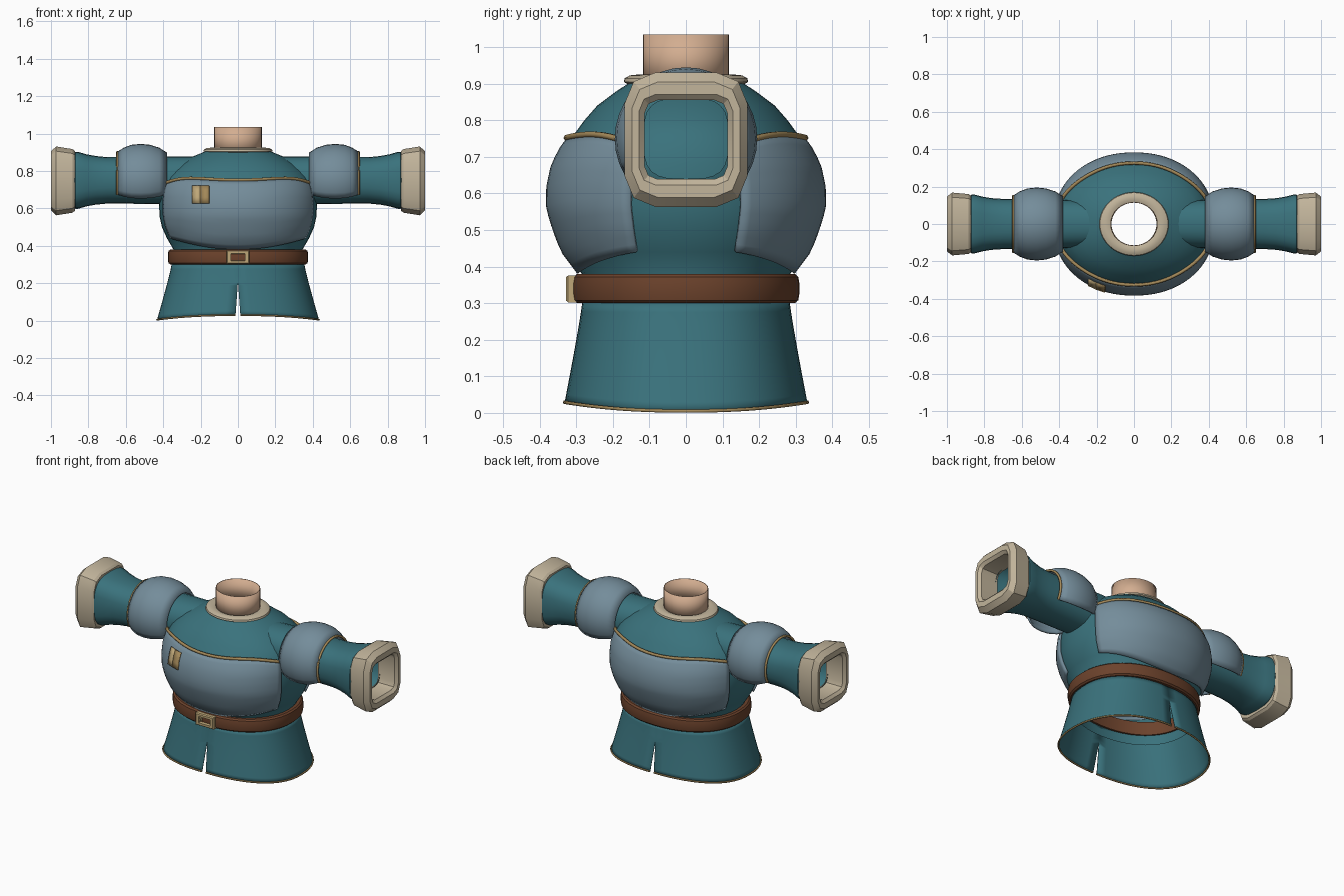
import bpy, bmesh, math

if "Cube" in bpy.data.objects:
    bpy.data.objects.remove(bpy.data.objects["Cube"])

def material(name, rgb):
    m = bpy.data.materials.new(name)
    m.diffuse_color = (*rgb, 1)
    m.use_nodes = True
    m.node_tree.nodes["Principled BSDF"].inputs["Base Color"].default_value = m.diffuse_color
    return m

TEAL = material("teal cloth", (0.042, 0.168, 0.202))
STEEL = material("blue grey plate", (0.175, 0.265, 0.325))
TAN = material("cream leather", (0.54, 0.46, 0.33))
BROWN = material("brown leather", (0.15, 0.055, 0.025))
GOLD = material("light gold", (0.52, 0.39, 0.19))
TRIM = material("dark gold", (0.37, 0.25, 0.10))
SKIN = material("skin", (0.65, 0.42, 0.28))


def finish(ob, mat, angle=35):
    ob.data.materials.append(mat)
    bpy.ops.object.select_all(action='DESELECT')
    ob.select_set(True)
    bpy.context.view_layer.objects.active = ob
    bpy.ops.object.shade_smooth_by_angle(angle=math.radians(angle))
    return ob


def loft(name, rings, mat, around=True, loop=False, mirror=False, thick=0, angle=35):
    """Skin a list of equal-length point rings."""
    bm = bmesh.new()
    vs = [[bm.verts.new(p) for p in r] for r in rings]
    n = len(rings[0])
    for i in range(len(rings) if loop else len(rings) - 1):
        a, b = vs[i], vs[(i + 1) % len(rings)]
        for j in range(n if around else n - 1):
            k = (j + 1) % n
            bm.faces.new((a[j], a[k], b[k], b[j]))
    bmesh.ops.recalc_face_normals(bm, faces=bm.faces)
    me = bpy.data.meshes.new(name)
    bm.to_mesh(me)
    bm.free()
    ob = bpy.data.objects.new(name, me)
    bpy.context.collection.objects.link(ob)
    finish(ob, mat, angle)
    if thick:
        s = ob.modifiers.new("thickness", 'SOLIDIFY')
        s.thickness, s.offset = thick, -1
    if mirror:
        ob.modifiers.new("mirror", 'MIRROR')
    return ob


def tube(name, pts, r, mat, mirror=False, sides=6):
    """Sweep a small round section along a path."""
    from mathutils import Vector
    pts = [Vector(p) for p in pts]
    rings = []
    for i, p in enumerate(pts):
        t = (pts[min(i + 1, len(pts) - 1)] - pts[max(i - 1, 0)]).normalized()
        ref = Vector((0, 0, 1)) if abs(t.z) < 0.9 else Vector((0, 1, 0))
        a = t.cross(ref).normalized()
        b = a.cross(t)
        rings.append([p + r * (a * math.cos(q) + b * math.sin(q))
                      for q in (2 * math.pi * k / sides for k in range(sides))])
    return loft(name, rings, mat, mirror=mirror, angle=70)


def box(name, x0, x1, y0, y1, z0, z1, mat):
    return loft(name, [[(x0, y0, z0), (x1, y0, z0), (x1, y0, z1), (x0, y0, z1)],
                       [(x0, y1, z0), (x1, y1, z0), (x1, y1, z1), (x0, y1, z1)],
                       [(x0 + .01, y1, z0 + .01)] * 1 + [(x1 - .01, y1, z0 + .01),
                        (x1 - .01, y1, z1 - .01), (x0 + .01, y1, z1 - .01)]], mat)


def sup(t, a, b, n):
    """Point on a superellipse."""
    c, s = math.cos(t), math.sin(t)
    return (math.copysign(abs(c) ** (2 / n), c) * a, math.copysign(abs(s) ** (2 / n), s) * b)


def oval(z, rx, ry, n=2.0, count=48):
    return [(*sup(2 * math.pi * k / count, rx, ry, n), z) for k in range(count)]


# Torso: height, half width, half depth
N = 2.15
BODY = [(.24, .345, .28), (.38, .345, .285), (.44, .38, .33), (.50, .407, .353),
        (.56, .420, .371), (.62, .422, .370), (.68, .418, .357), (.73, .405, .331),
        (.77, .385, .300), (.80, .357, .278), (.84, .305, .243), (.88, .235, .190), (.915, .15, .135)]


def radii(z):
    for (z0, a0, b0), (z1, a1, b1) in zip(BODY, BODY[1:]):
        if z <= z1:
            f = (z - z0) / (z1 - z0)
            return a0 + f * (a1 - a0), b0 + f * (b1 - b0)
    return BODY[-1][1:]


def on_body(t, z, off):
    a, b = radii(z)
    return (*sup(t, a + off, b + off, N), z)


loft("torso", [oval(z, a, b, N) for z, a, b in BODY], TEAL)

# Chest and back plates with a gold upper border
edge = math.radians(22)
for name, side in (("chest_plate", -1), ("back_plate", 1)):
    angles = [side * (edge + (math.pi - 2 * edge) * k / 32) for k in range(33)]
    low = lambda t: .38 + .06 * min(1, 1.15 * math.cos(t) ** 2)
    top = lambda t: .752 + .012 * math.sin(2 * t) ** 2 - .035 * abs(math.cos(t)) ** 6
    loft(name, [[on_body(t, low(t) + (top(t) - low(t)) * v / 14, .012) for t in angles]
                for v in range(15)], STEEL, around=False, thick=.012)
    tube(name + "_border", [on_body(t, top(t), .012) for t in angles], .009, TRIM)

# Chest badge: two thin gold strips
for name, x0, x1, mat in (("badge_left", -.246, -.203, GOLD), ("badge_right", -.203, -.155, TRIM)):
    rows = []
    for z in (.628, .66, .69, .722):
        a, b = (r + .019 for r in radii(z))
        rows.append([(x, -b * (1 - (abs(x) / a) ** N) ** (1 / N), z) for x in (x0, x1)])
    loft(name, rows, mat, around=False, thick=.008)

# Split skirt: right half mirrored, slit at front and back
half = []
hem = []
for v in range(13):
    f = v / 12
    row = []
    for k in range(33):
        z_nom = .30 * (1 - f)
        slit = .026 * max(0, (.20 - z_nom) / .20)
        t = (-math.pi / 2 + slit ** 1.0 * .9) + (math.pi - 1.8 * slit) * k / 32
        flare = f ** 1.1
        n = 2.3
        x, y = sup(t, .355 + .078 * flare, .284 + .048 * flare, n)
        if k in (0, 32):
            x = .5 * slit
        row.append((max(x, 0), y, .30 * (1 - f) + f * (.005 + .024 * math.sin(t) ** 2)))
    half.append(row)
loft("skirt", half, TEAL, around=False, mirror=True, thick=.004)
tube("skirt_hem", half[-1], .005, TRIM, mirror=True)

# Belt and buckle
loft("belt", [oval(z, .375 - d, .31 - d, 2.2) for z, d in
              ((.30, .04), (.30, .012), (.308, .003), (.325, 0), (.355, 0),
               (.372, .003), (.38, .012), (.38, .04))], BROWN, loop=True)
frame = lambda y, w, h: [(x * w, y, .339 + z * h) for x, z in ((-1, -1), (1, -1), (1, 1), (-1, 1))]
loft("buckle", [frame(-.300, .062, .037), frame(-.322, .062, .037), frame(-.328, .056, .032),
                frame(-.328, .038, .019), frame(-.300, .036, .017)], GOLD, loop=True)
box("buckle_prong", -.045, -.025, -.326, -.305, .331, .347, GOLD)

# Collar and neck
loft("collar", [oval(z, .12 + d, .115 + d * .85) for z, d in
                ((.900, 0), (.898, .05), (.905, .065), (.915, .062), (.923, .045),
                 (.925, .02), (.918, 0))], TAN, loop=True)
loft("neck", [oval(z, .127, .118, count=32) for z in (.89, 1.035)], SKIN, thick=.004)

# Arms, mirrored across the middle
AZ = .75


def arm_ring(x, hy, hz, n, count=24):
    return [(x, y, AZ + z) for y, z in (sup(2 * math.pi * k / count, hy, hz, n) for k in range(count))]


loft("sleeves", [arm_ring(*r) for r in
                 ((.21, .125, .128, 2.3), (.40, .13, .128, 2.3), (.63, .134, .124, 2.4),
                  (.70, .134, .124, 2.5), (.76, .138, .130, 2.6), (.81, .146, .139, 2.8),
                  (.855, .158, .152, 3.0), (.868, .158, .152, 3.0), (.876, .150, .145, 3.0),
                  (.885, .115, .110, 3.4))], TEAL, mirror=True)

# Shoulder guards: open underneath
arc = [math.radians(-30 + 240 * k / 24) for k in range(25)]
shell = [(.38, .148), (.42, .174), (.47, .190), (.52, .195), (.57, .190), (.61, .175), (.645, .153)]
loft("shoulder_guards", [[(x, r * math.cos(t), AZ + r * math.sin(t)) for t in arc] for x, r in shell],
     STEEL, around=False, mirror=True, thick=.012)
tube("shoulder_guard_borders", [(.645, .150 * math.cos(t), AZ + .150 * math.sin(t)) for t in arc],
     .007, TRIM, mirror=True)


# Chunky cuffs with chamfered corners
def cuff_ring(x, hy, hz, c):
    pts = []
    for q, (sy, sz) in enumerate(((1, 1), (-1, 1), (-1, -1), (1, -1))):
        for k in range(3):
            t = math.pi / 2 * (q + k / 2)
            pts.append((x, sy * (hy - c) + c * math.cos(t), AZ - .003 + sz * (hz - c) + c * math.sin(t)))
    return pts


loft("cuffs", [cuff_ring(*r) for r in
               ((.872, .113, .108, .035), (.872, .152, .160, .075), (.885, .160, .170, .08),
                (.972, .168, .184, .085), (1.0, .147, .158, .07), (1.0, .128, .124, .045),
                (.985, .113, .108, .035))], TAN, loop=True, mirror=True, angle=25)
